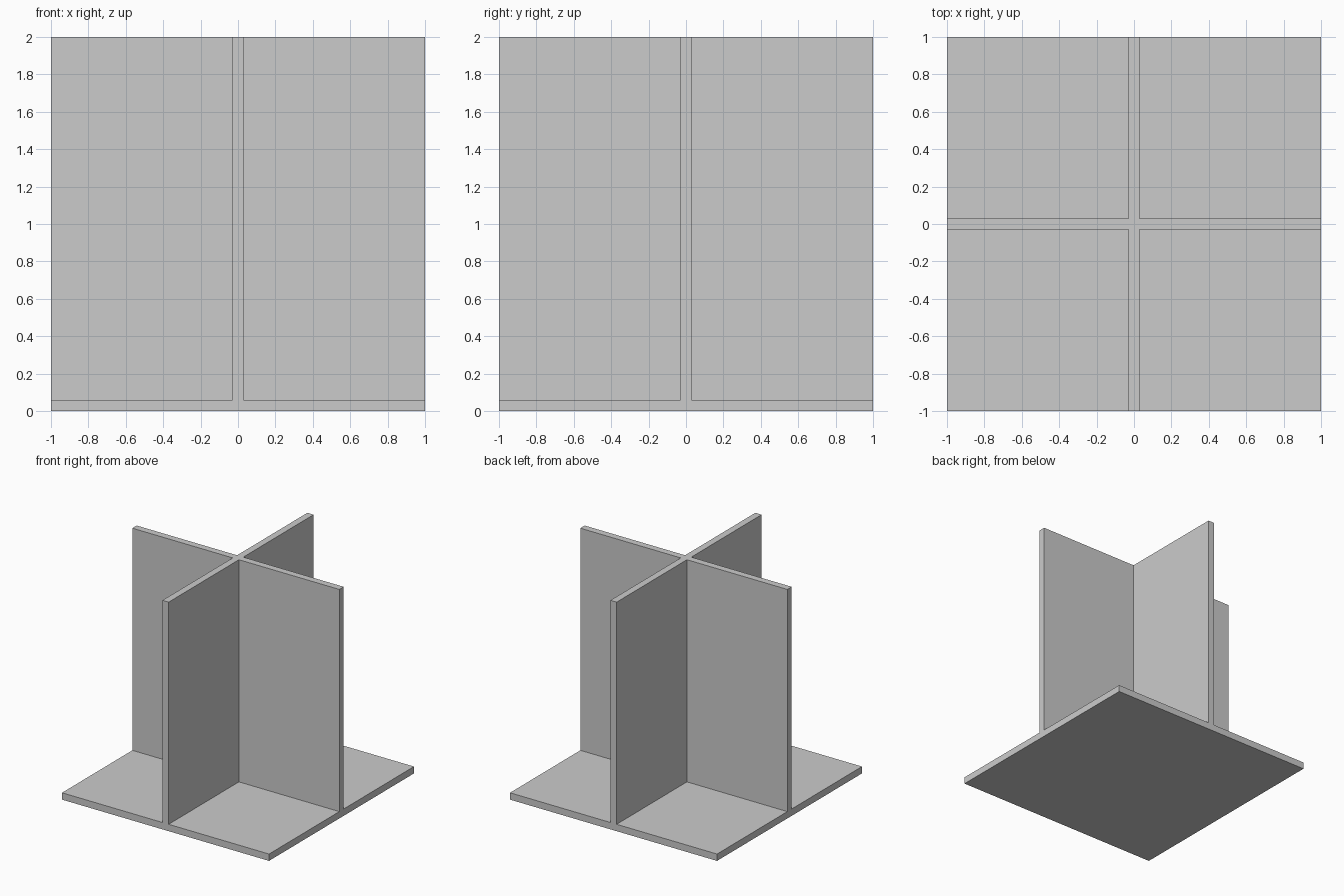
import bpy, bmesh, math

if "Cube" in bpy.data.objects:
    bpy.data.objects.remove(bpy.data.objects["Cube"])

HALF, T, HEIGHT = 1.0, 0.06, 2.0
cuts = [-HALF, -T / 2, T / 2, HALF]

bm = bmesh.new()


def raise_faces(faces, height):
    """Extrude a connected region straight up and return its new top faces."""
    out = bmesh.ops.extrude_face_region(bm, geom=faces)["geom"]
    verts = [g for g in out if isinstance(g, bmesh.types.BMVert)]
    bmesh.ops.translate(bm, verts=verts, vec=(0, 0, height))
    return [g for g in out if isinstance(g, bmesh.types.BMFace)]


# Floor outline split into 3 x 3 cells along the wall lines
grid = [[bm.verts.new((x, y, 0)) for x in cuts] for y in cuts]
floor = [bm.faces.new((grid[j][i], grid[j][i + 1], grid[j + 1][i + 1], grid[j + 1][i]))
         for j in range(3) for i in range(3)]

# Base plate: keep the underside and raise a copy
bottom = bmesh.ops.duplicate(bm, geom=floor)["geom"]
top = raise_faces(floor, T)
bmesh.ops.remove_doubles(bm, verts=bm.verts, dist=1e-5)

# Crossed walls: raise the middle row and column of cells
top = [f for f in bm.faces if f.calc_center_median().z > T - 1e-4]
cross = [f for f in top
         if min(abs(f.calc_center_median().x), abs(f.calc_center_median().y)) < T / 2]
raise_faces(cross, HEIGHT - T)

# Merge coplanar cells into clean flat faces
bmesh.ops.recalc_face_normals(bm, faces=bm.faces)
bmesh.ops.dissolve_limit(bm, angle_limit=math.radians(1), verts=bm.verts, edges=bm.edges)

mesh = bpy.data.meshes.new("crossed_walls_on_base")
bm.to_mesh(mesh)
bm.free()
obj = bpy.data.objects.new("crossed_walls_on_base", mesh)
bpy.context.collection.objects.link(obj)
